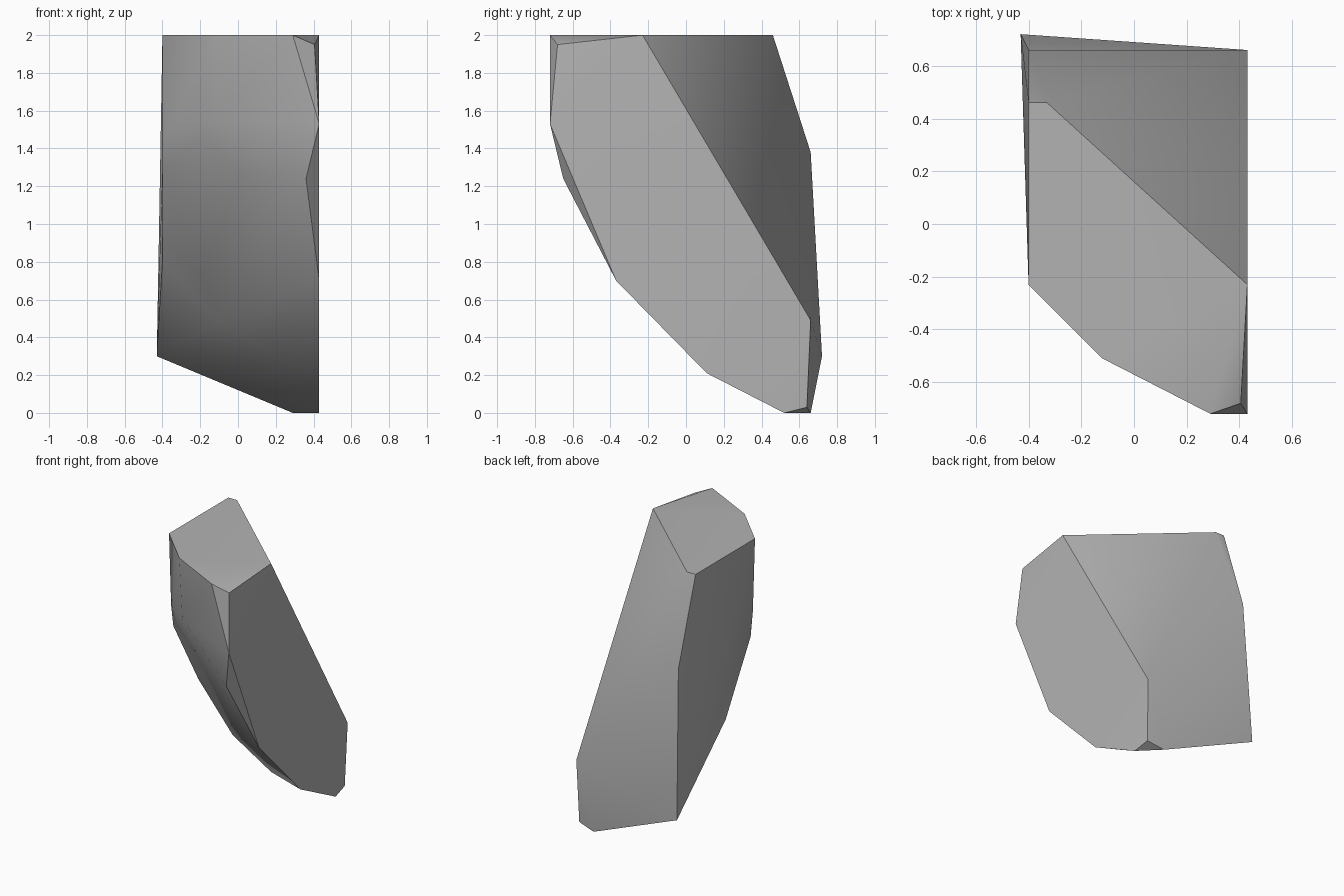
import bpy
import bmesh
from math import radians

cube = bpy.data.objects.get("Cube")
if cube:
    bpy.data.objects.remove(cube, do_unlink=True)


def plane_points(axis, value, outline):
    """Place a flat outline on the plane where the given axis equals value."""
    points = []
    for pair in outline:
        point = list(pair)
        point.insert(axis, value)
        points.append(point)
    return points


def flat_material(name, colour):
    material = bpy.data.materials.new(name)
    material.use_nodes = True
    rgba = (*colour, 1)
    material.diffuse_color = rgba
    material.node_tree.nodes["Principled BSDF"].inputs["Base Color"].default_value = rgba
    return material


# Broad cut face on the +x side, as (y, z)
corners = plane_points(0, 0.43, [
    (-0.23, 2), (-0.72, 1.53), (-0.37, 0.7), (0.11, 0.21), (0.52, 0), (0.66, 0.49)])

# Flat top, as (x, y)
corners += plane_points(2, 2, [
    (-0.33, 0.46), (-0.4, 0.46), (-0.4, -0.23), (-0.12, -0.51), (0.29, -0.72)])

# Narrow face on the -x side, as (y, z)
corners += plane_points(0, -0.4, [(0.66, 1.38), (-0.18, 1.3), (0.11, 0.8)])

# Back foot, then the chipped corners at the top and bottom
corners += [(-0.43, 0.72, 0.3), (0.29, 0.66, 0)]
corners += [(0.405, -0.68, 1.95), (0.42, 0.64, 0.03)]

# Gentle swellings of the rounded front
corners += [(0.36, -0.65, 1.24), (-0.39, -0.22, 1.47), (-0.11, -0.49, 1.55),
            (-0.1, 0.08, 0.48), (0.2, 0.1, 0.28)]

# Wrap the corners in one solid shard
bm = bmesh.new()
for corner in corners:
    bm.verts.new(corner)
hull = bmesh.ops.convex_hull(bm, input=bm.verts)
loose = [v for v in bm.verts if not v.link_faces]
bmesh.ops.delete(bm, geom=loose, context='VERTS')
bmesh.ops.dissolve_limit(bm, angle_limit=radians(1), verts=bm.verts, edges=bm.edges)
bmesh.ops.recalc_face_normals(bm, faces=bm.faces)

mesh = bpy.data.meshes.new("rock_shard")
bm.to_mesh(mesh)
bm.free()
mesh.materials.append(flat_material("stone_grey", (0.45, 0.45, 0.45)))

rock = bpy.data.objects.new("rock_shard", mesh)
bpy.context.collection.objects.link(rock)

# Soft facets with crisp main edges
bpy.ops.object.select_all(action='DESELECT')
rock.select_set(True)
bpy.context.view_layer.objects.active = rock
bpy.ops.object.shade_smooth_by_angle(angle=radians(30))
